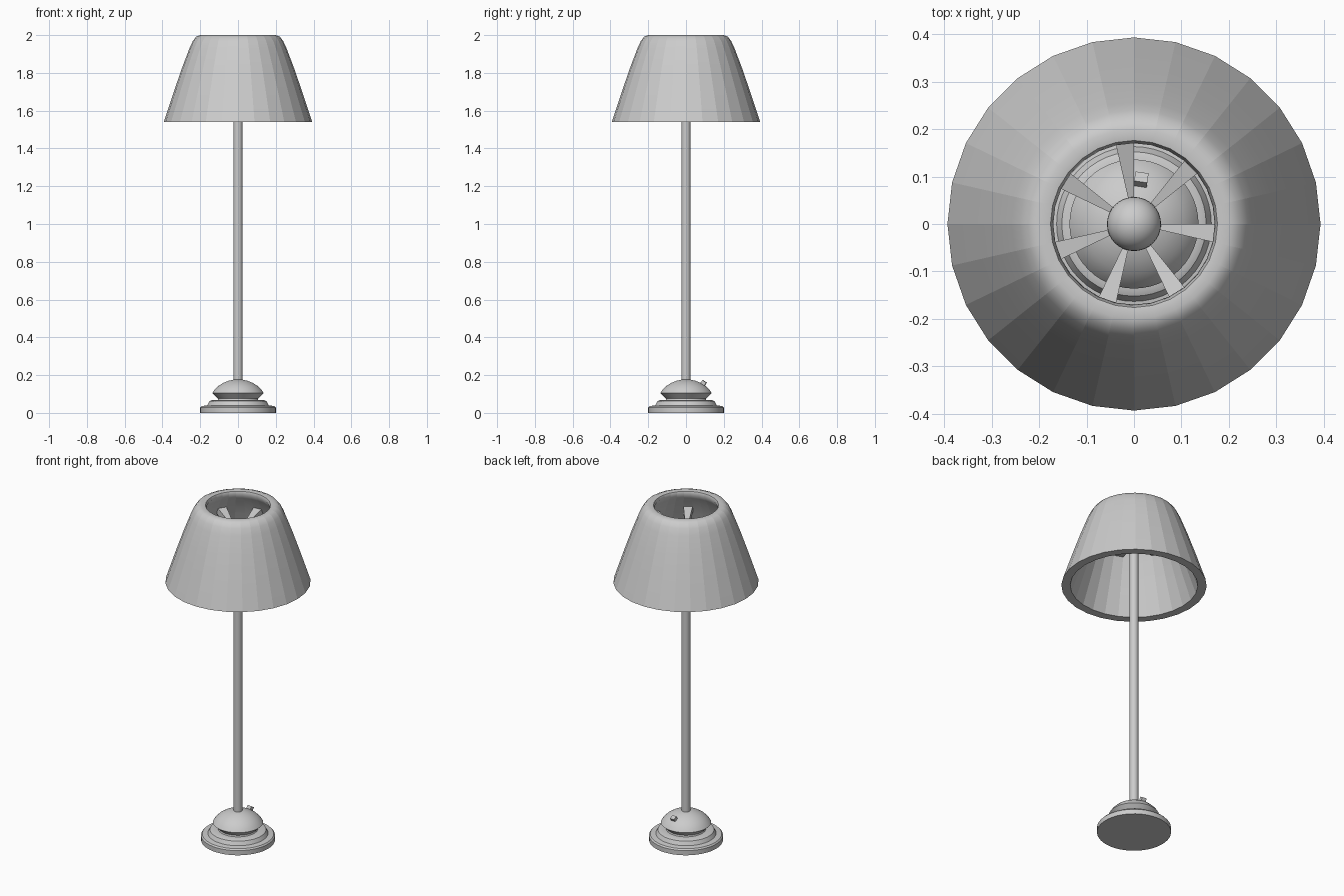
import bpy, bmesh, math

if "Cube" in bpy.data.objects:
    bpy.data.objects.remove(bpy.data.objects["Cube"])

def finish(name, bm, angle=None):
    bmesh.ops.recalc_face_normals(bm, faces=bm.faces)
    me = bpy.data.meshes.new(name)
    bm.to_mesh(me)
    bm.free()
    ob = bpy.data.objects.new(name, me)
    bpy.context.collection.objects.link(ob)
    if angle:
        bpy.ops.object.select_all(action='DESELECT')
        ob.select_set(True)
        bpy.context.view_layer.objects.active = ob
        bpy.ops.object.shade_smooth_by_angle(angle=math.radians(angle))
    return ob

def lathe(name, profile, sides, closed=False, pleated=False, angle=30):
    """Revolve (r, z) points; open profiles are capped, pleats keep the upright edges sharp."""
    bm = bmesh.new()
    rings = [[bm.verts.new((r * math.cos(2 * math.pi * i / sides),
                            r * math.sin(2 * math.pi * i / sides), z))
              for i in range(sides)] for r, z in profile]
    pairs = list(zip(rings, rings[1:]))
    if closed:
        pairs.append((rings[-1], rings[0]))
    else:
        bm.faces.new(rings[0])
        bm.faces.new(rings[-1])
    for a, b in pairs:
        for i in range(sides):
            j = (i + 1) % sides
            bm.faces.new((a[i], a[j], b[j], b[i]))
    ob = finish(name, bm, angle)
    if pleated:
        me = ob.data
        for e in me.edges:
            a, b = (v // sides for v in e.vertices)
            if a != b:
                e.use_edge_sharp = True
    return ob

# Stepped foot plate
lathe("base_plate", [(0.2, 0), (0.2, 0.028), (0.193, 0.036), (0.163, 0.04),
                     (0.152, 0.062), (0.14, 0.067), (0.105, 0.067)], 48)

# Domed cap with undercut neck
lathe("base_dome", [(0.11, 0.06), (0.105, 0.075), (0.136, 0.105), (0.125, 0.122),
                    (0.105, 0.142), (0.078, 0.159), (0.05, 0.17), (0.024, 0.176)], 48)

# Pole and ball on top
lathe("pole", [(0.024, 0.16), (0.024, 1.84)], 24)
bm = bmesh.new()
bmesh.ops.create_uvsphere(bm, u_segments=32, v_segments=16, radius=0.057)
bmesh.ops.translate(bm, verts=bm.verts, vec=(0, 0, 1.85))
finish("pole_ball", bm, 30)

# Switch button on the dome
bm = bmesh.new()
bmesh.ops.create_cube(bm, size=1)
switch = finish("switch", bm)
switch.scale = (0.028, 0.024, 0.04)
switch.location = (0.014, 0.088, 0.15)
switch.rotation_euler = (math.radians(-33), 0, math.radians(-8))

# Thick pleated shade, smooth along its height
SIDES = 28
lathe("shade", [(0.345, 1.54), (0.393, 1.54), (0.34, 1.70), (0.295, 1.83),
                (0.257, 1.93), (0.24, 1.967), (0.222, 1.991), (0.2, 2.0),
                (0.176, 1.996), (0.17, 1.98), (0.187, 1.95), (0.21, 1.91),
                (0.245, 1.83), (0.293, 1.69)],
      SIDES, closed=True, pleated=True, angle=50)

# Seven wedge spokes rising from the ball to the shade
bm = bmesh.new()
step = 2 * math.pi / SIDES
for k in range(7):
    a0 = math.pi / 2 + 4 * k * step
    quads = []
    for r, z in ((0.04, 1.80), (0.238, 1.85), (0.23, 1.888), (0.04, 1.838)):
        quads.append([bm.verts.new((r * math.cos(a), r * math.sin(a), z))
                      for a in (a0, a0 + step)])
    for i in range(4):
        p, q = quads[i], quads[(i + 1) % 4]
        bm.faces.new((p[0], p[1], q[1], q[0]))
    for s in (0, 1):
        bm.faces.new([q[s] for q in quads])
finish("shade_spokes", bm)
